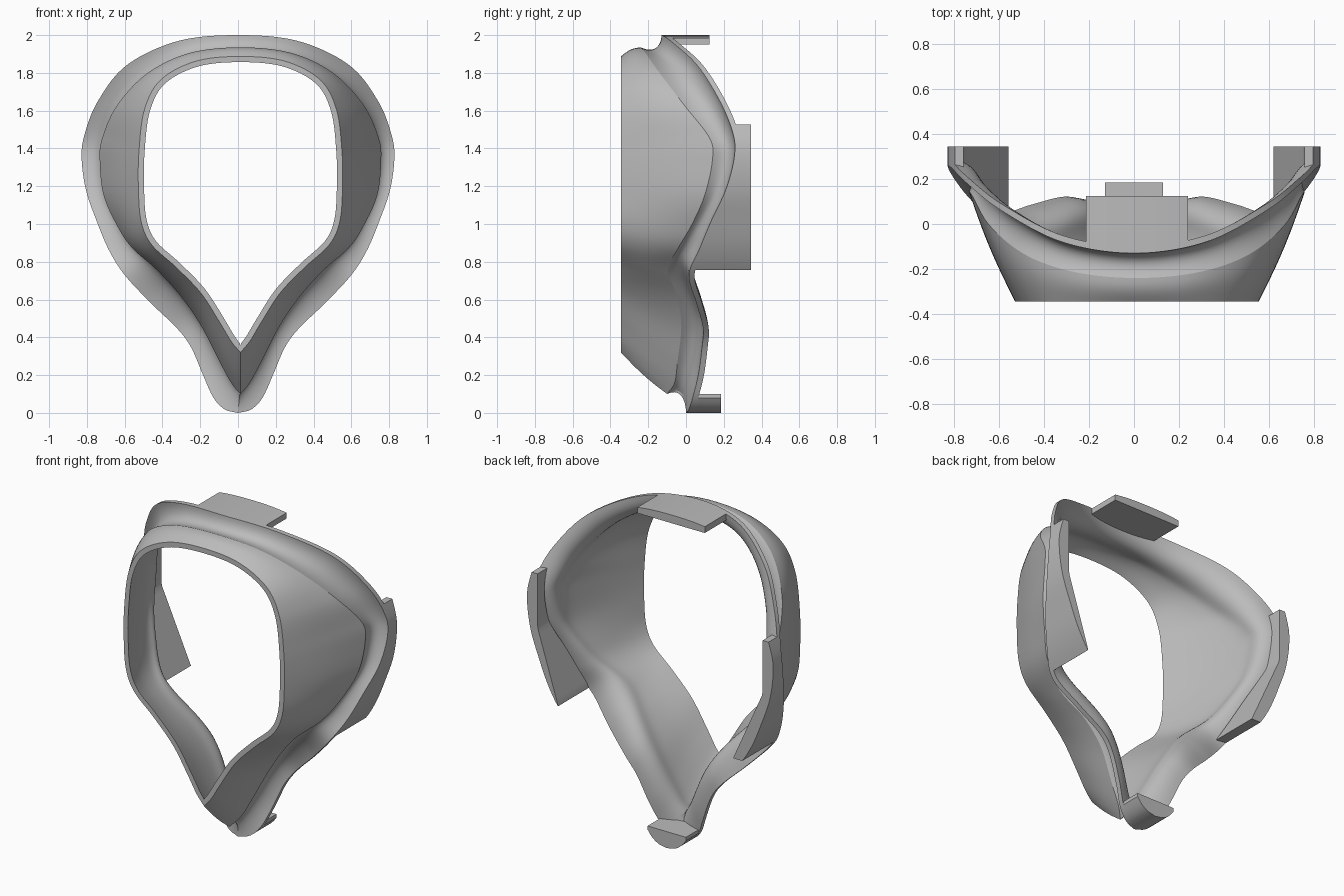
import bpy, bmesh, math
from mathutils import Vector

if "Cube" in bpy.data.objects:
    bpy.data.objects.remove(bpy.data.objects["Cube"], do_unlink=True)

HALF = 110          # samples along half of each loop
WALL, ROLL = 12, 12  # rows across the wall and the rolled flange
THICK = 0.03
GROOVE = 0.024      # how far the flange tucks in behind the crease
BULGE = 0.012       # outward curve of the wall
FRONT, BACK = -0.345, 0.345
SHIFT = 0.013       # sideways offset of the inner loops

grey = bpy.data.materials.new("soft grey")
grey.use_nodes = True
grey.diffuse_color = (0.5, 0.5, 0.5, 1)
grey.node_tree.nodes["Principled BSDF"].inputs["Base Color"].default_value = (0.5, 0.5, 0.5, 1)

# Half loops from top centre to bottom centre: the front opening (x, z), then x, y, z
opening_path = [(x, FRONT, z) for x, z in (
    (0, 1.887), (.235, 1.862), (.42, 1.765), (.507, 1.61), (.537, 1.39), (.54, 1.18), (.525, 1.01),
    (.47, .89), (.34, .77), (.21, .635), (.11, .48), (.05, .38), (0, .32))]
crease_path = [
    (0, -.24, 1.935), (.27, -.215, 1.905), (.49, -.14, 1.8), (.652, -.01, 1.63), (.732, .125, 1.455),
    (.745, .14, 1.34), (.725, .1, 1.155), (.655, .03, .995), (.575, -.04, .875), (.44, -.095, .755),
    (.31, -.045, .61), (.205, -.025, .455), (.11, -.045, .27), (.05, -.06, .16), (0, -.1, .1)]
rim_path = [
    (0, -.13, 2), (.32, -.08, 1.968), (.59, .06, 1.84), (.742, .18, 1.65), (.812, .25, 1.475),
    (.828, .255, 1.35), (.805, .21, 1.18), (.75, .135, 1.02), (.685, .07, .865), (.6, .015, .73),
    (.46, .055, .58), (.325, .09, .45), (.25, .085, .35), (.185, .065, .2), (.13, .035, .08),
    (.07, .015, .018), (0, 0, 0)]


def spline(path):
    """Smooth a half path and resample it evenly by length."""
    p = [Vector(c) for c in path]
    p = [Vector((-p[1].x, p[1].y, p[1].z))] + p + [p[-1] * 2 - p[-2]]
    fine = []
    for a, b, c, d in zip(p, p[1:], p[2:], p[3:]):
        for i in range(40):
            t = i / 40
            fine.append(0.5 * (2 * b + (c - a) * t + (2 * a - 5 * b + 4 * c - d) * t ** 2
                               + (3 * b - a - 3 * c + d) * t ** 3))
    fine.append(p[-2])
    dist = [0.0]
    for a, b in zip(fine, fine[1:]):
        dist.append(dist[-1] + (b - a).length)
    out, k = [], 0
    for i in range(HALF + 1):
        want = dist[-1] * i / HALF
        while k < len(fine) - 2 and dist[k + 1] < want:
            k += 1
        out.append(fine[k].lerp(fine[k + 1], (want - dist[k]) / (dist[k + 1] - dist[k])))
    return out


def full_loop(path, shift=0.0):
    """Mirror a half path into a closed loop."""
    half = spline(path)
    other = [Vector((-v.x, v.y, v.z)) for v in reversed(half[1:-1])]
    return [v + Vector((shift, 0, 0)) for v in half + other]


def push(loop, amount, back=0.0):
    """Move a loop inward in the front plane and backward, without crossing its middle."""
    moved = []
    for i, v in enumerate(loop):
        t = loop[(i + 1) % len(loop)] - loop[i - 1]
        p = v + Vector((t.z, 0, -t.x)).normalized() * amount + Vector((0, back, 0))
        if (p.x - SHIFT) * (v.x - SHIFT) < 0:
            p.x = SHIFT
        moved.append(p)
    return moved


def finish(bm, name):
    bmesh.ops.recalc_face_normals(bm, faces=bm.faces)
    mesh = bpy.data.meshes.new(name)
    bm.to_mesh(mesh)
    bm.free()
    mesh.materials.append(grey)
    ob = bpy.data.objects.new(name, mesh)
    bpy.context.collection.objects.link(ob)
    bpy.ops.object.select_all(action='DESELECT')
    ob.select_set(True)
    bpy.context.view_layer.objects.active = ob
    bpy.ops.object.shade_smooth_by_angle(angle=math.radians(25))


def skin(bm, rows, closed_rows):
    """Join rows of points, in order and back to the first row, with quads."""
    grid = [[bm.verts.new(v) for v in row] for row in rows]
    count = len(rows[0])
    for a, b in zip(grid, grid[1:] + grid[:1]):
        for i in range(count if closed_rows else count - 1):
            j = (i + 1) % count
            bm.faces.new((a[i], a[j], b[j], b[i]))
    return grid


opening = full_loop(opening_path, SHIFT)
crease = full_loop(crease_path, SHIFT)
rim = full_loop(rim_path)

# Cushion shell: tapered wall, then a grooved flange rolling outward, with an offset inside
outer, inner = [], []


def add_row(row, turn):
    outer.append(row)
    inner.append(push(row, THICK * math.cos(turn), THICK * math.sin(turn)))


for r in range(WALL):
    t = r / WALL
    row = [a.lerp(b, t) for a, b in zip(opening, crease)]
    add_row(push(row, -BULGE * math.sin(math.pi * t)), 0)
for r in range(ROLL + 1):
    turn = math.pi / 2 * r / ROLL
    out, back = 1 - math.cos(turn), math.sin(turn)
    row = [c + Vector(((e.x - c.x) * out, (e.y - c.y) * back, (e.z - c.z) * out))
           for c, e in zip(crease, rim)]
    add_row(push(row, GROOVE * math.sin(2 * turn)), turn)

# Soften the inside where the wall meets the flange
for _ in range(3):
    soft = [[(a + 2 * b + c) / 4 for a, b, c in zip(*rows)]
            for rows in zip(inner, inner[1:], inner[2:])]
    inner = [inner[0]] + soft + [inner[-1]]
bm = bmesh.new()
skin(bm, outer + inner[::-1], True)
finish(bm, "cushion_shell")


# Tabs: pieces of the rim outline extended backwards from inside the flange
def tab(name, edge, inner_xz, back):
    front_out = [v + Vector((0, 0.02, 0)) for v in edge]
    front_in = []
    for v in front_out:
        x, z = inner_xz(v)
        front_in.append(Vector((x, v.y, z)))
    back_in = [Vector((v.x, back, v.z)) for v in front_in]
    back_out = [Vector((v.x, back, v.z)) for v in edge]
    bm = bmesh.new()
    grid = skin(bm, [front_out, front_in, back_in, back_out], False)
    for end in (0, -1):
        bm.faces.new([row[end] for row in grid])
    finish(bm, name)


def side_tab(name, sign, low_z, low_x):
    """Side tab whose inner face is upright above and slants inward below."""
    def inner_xz(v):
        bend = min(1, max(0, (v.z - low_z) / (1.2 - low_z)))
        return sign * (low_x + (0.757 - low_x) * bend), v.z
    edge = [v for v in rim if low_z - 0.01 < v.z < 1.535 and v.x * sign > 0]
    tab(name, edge, inner_xz, BACK)


half = len(rim) // 2
ordered = rim[half:] + rim[:half]   # starts at the bottom, so the top is unbroken
tab("top_tab", [v for v in ordered if v.z > 1.9 and -0.22 < v.x < 0.245],
    lambda v: (v.x, 1.95), 0.125)
tab("bottom_tab", [v for v in rim if v.z < 0.1],
    lambda v: (v.x, 0.1), 0.185)
side_tab("left_tab", 1, 0.765, 0.62)
side_tab("right_tab", -1, 0.75, 0.555)
